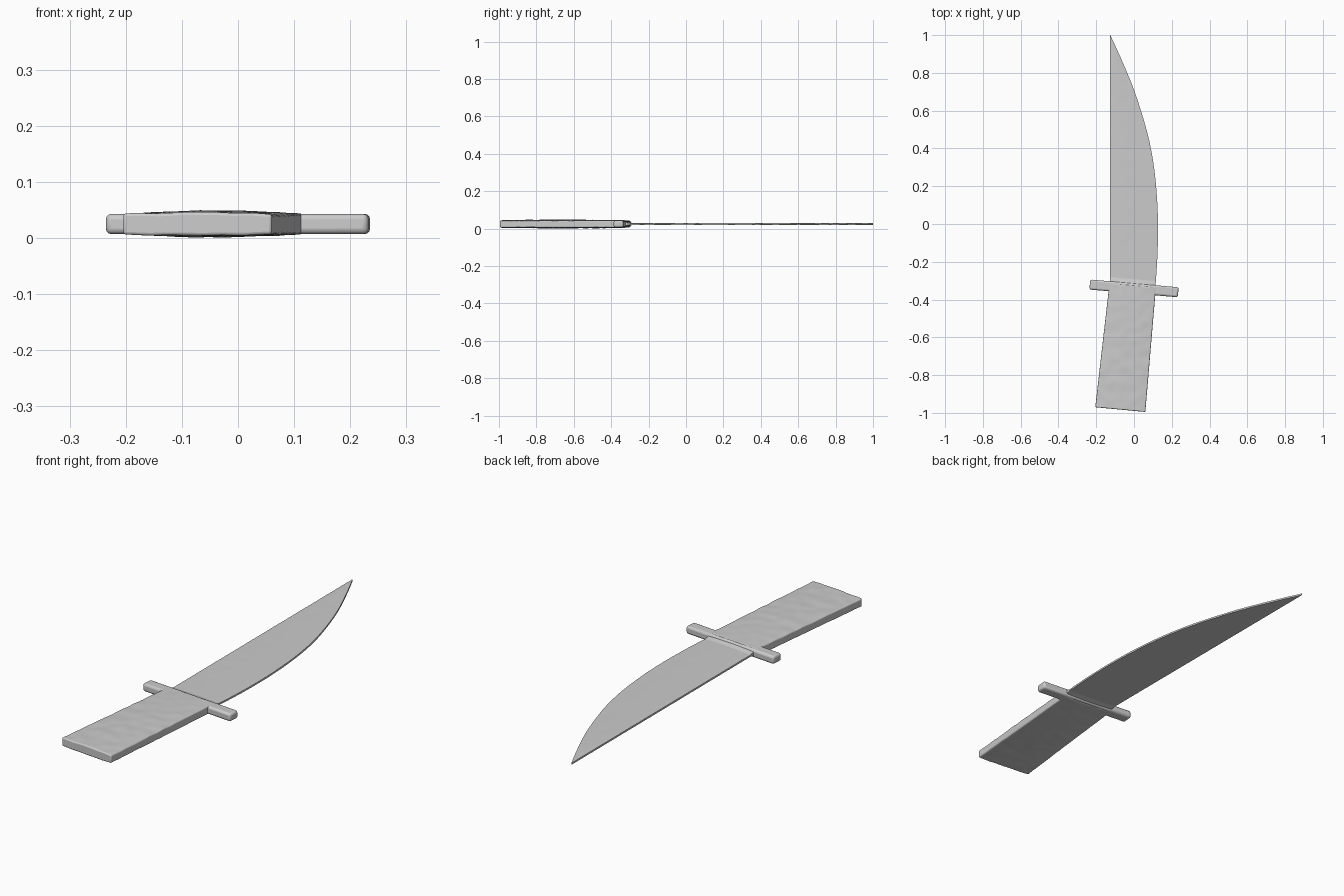
import bpy, bmesh, math
from mathutils import Vector, noise

if "Cube" in bpy.data.objects:
    bpy.data.objects.remove(bpy.data.objects["Cube"], do_unlink=True)

MID = 0.025  # height of the flat centre plane

steel = bpy.data.materials.new("plain grey")
steel.use_nodes = True
GREY = (0.6, 0.6, 0.6, 1)
steel.diffuse_color = GREY
steel.node_tree.nodes["Principled BSDF"].inputs["Base Color"].default_value = GREY


def finish(name, bm, bevel=0):
    bmesh.ops.recalc_face_normals(bm, faces=bm.faces)
    mesh = bpy.data.meshes.new(name)
    bm.to_mesh(mesh)
    bm.free()
    mesh.materials.append(steel)
    ob = bpy.data.objects.new(name, mesh)
    bpy.context.collection.objects.link(ob)
    if bevel:
        mod = ob.modifiers.new("rounded edges", 'BEVEL')
        mod.width, mod.segments = bevel, 3
        mod.limit_method, mod.angle_limit = 'ANGLE', math.radians(50)
    bpy.ops.object.select_all(action='DESELECT')
    ob.select_set(True)
    bpy.context.view_layer.objects.active = ob
    bpy.ops.object.shade_smooth_by_angle(angle=math.radians(40))
    return ob


def loft(name, stations, across, rough=0, bevel=0):
    """Skin crowned sections; station = left point, right point, edge and crown half thickness."""
    bm, rings = bmesh.new(), []
    for left, right, edge, crown in stations:
        left, right = Vector(left), Vector(right)
        top, bottom = [], []
        for i in range(across + 1):
            t = i / across
            p = left.lerp(right, t)
            h = edge + (crown - edge) * math.sin(math.pi * t) ** 0.8
            for row, side in ((top, 1), (bottom, -1)):
                lump = rough * noise.noise(Vector((p.x * 22, p.y * 22, side * 5)))
                row.append(bm.verts.new((p.x, p.y, MID + side * (h + lump))))
        rings.append(top + bottom[::-1])
    for a, b in zip(rings, rings[1:]):
        for i in range(len(a)):
            j = (i + 1) % len(a)
            bm.faces.new((a[i], a[j], b[j], b[i]))
    bm.faces.new(rings[0])
    bm.faces.new(rings[-1])
    return finish(name, bm, bevel)


# Blade: straight spine on the left, curved cutting edge on the right
CURVE = [(0.113, -0.34), (0.124, -0.17), (0.127, 0.0), (0.121, 0.15), (0.106, 0.3),
         (0.081, 0.44), (0.043, 0.58), (0.0, 0.71), (-0.04, 0.81), (-0.086, 0.915), (-0.1255, 1.0)]


def smooth_path(points, steps):
    """Catmull-Rom samples through the points."""
    pts = [Vector(p) for p in points]
    pts = [2 * pts[0] - pts[1]] + pts + [2 * pts[-1] - pts[-2]]
    out = []
    for a, b, c, d in zip(pts, pts[1:], pts[2:], pts[3:]):
        for k in range(steps):
            t = k / steps
            out.append(0.5 * (2 * b + (c - a) * t + (2 * a - 5 * b + 4 * c - d) * t * t
                              + (3 * b - a - 3 * c + d) * t ** 3))
    return out + [pts[-2]]


loft("blade", [((-0.127, p.y), p, 0.004, 0.006 if p.y < 0.9 else 0.0045)
               for p in smooth_path(CURVE, 5)], 10, rough=0.0006)

# Handle: wide slightly tapering slab with a crowned, lumpy surface
BACK = Vector((-0.205, -0.97)), Vector((0.06, -0.995))
FRONT = Vector((-0.13, -0.315)), Vector((0.116, -0.335))
N = 44
loft("handle", [(BACK[0].lerp(FRONT[0], i / N), BACK[1].lerp(FRONT[1], i / N), 0.018,
                 0.0205 + 0.0025 * math.sin(math.pi * i / N)) for i in range(N + 1)],
     16, rough=0.0025, bevel=0.005)

# Collar: short slope from the handle down to the blade
loft("collar", [((-0.128, -0.32), (0.115, -0.34), 0.012, 0.017),
                ((-0.127, -0.305), (0.115, -0.328), 0.009, 0.012),
                ((-0.126, -0.28), (0.115, -0.30), 0.004, 0.0055)], 10)

# Guard: slim rounded bar set slightly askew
bm = bmesh.new()
bmesh.ops.create_cube(bm, size=1)
bmesh.ops.scale(bm, vec=(0.47, 0.053, 0.036), verts=bm.verts)
guard = finish("guard", bm, bevel=0.01)
guard.location = (0, -0.341, MID)
guard.rotation_euler.z = math.radians(-5)
